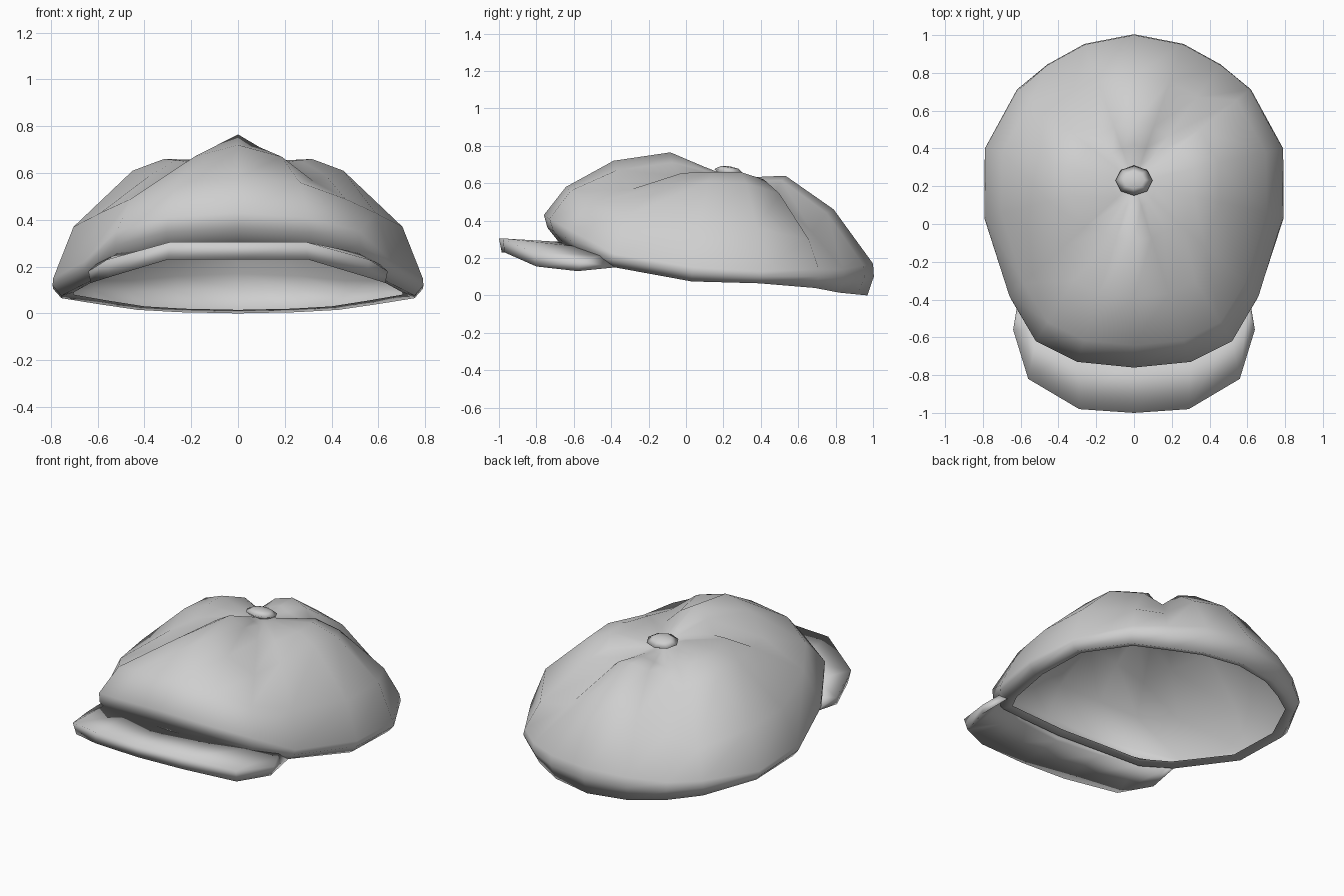
import bpy, bmesh, math
from mathutils import Vector, Matrix

if "Cube" in bpy.data.objects:
    bpy.data.objects.remove(bpy.data.objects["Cube"])

grey = bpy.data.materials.new("grey_cloth")
grey.diffuse_color = (0.62, 0.62, 0.62, 1)
grey.use_nodes = True
grey.node_tree.nodes["Principled BSDF"].inputs["Base Color"].default_value = grey.diffuse_color


def finish(name, bm, angle):
    """Turn a bmesh into a shaded object."""
    mesh = bpy.data.meshes.new(name)
    bm.to_mesh(mesh)
    bm.free()
    mesh.materials.append(grey)
    ob = bpy.data.objects.new(name, mesh)
    bpy.context.collection.objects.link(ob)
    bpy.ops.object.select_all(action='DESELECT')
    ob.select_set(True)
    bpy.context.view_layer.objects.active = ob
    bpy.ops.object.shade_smooth_by_angle(angle=math.radians(angle))
    return ob


def flip(p):
    return Vector((-p[0], p[1], p[2]))


def skin(bm, columns, wrap):
    """Join neighbouring columns of points with quads."""
    rows = [[bm.verts.new(p) for p in col] for col in columns]
    n = len(rows)
    for i in range(n if wrap else n - 1):
        a, b = rows[i], rows[(i + 1) % n]
        for j in range(len(a) - 1):
            bm.faces.new((a[j], b[j], b[j + 1], a[j + 1]))
    return rows


# Crown: gores from front to back on one side
# each row: widest point, heights of four rings towards the button, rim point
FRONT, SIDE, BACK = (0.88, 0.62, 0.31, 0.13), (0.89, 0.57, 0.40, 0.14), (0.73, 0.40, 0.25, 0.12)
GORES = [
    ((0.00, -0.76, 0.43), (0.58, 0.72, 0.765, 0.69), (0.00, -0.66, 0.26), FRONT),
    ((0.30, -0.73, 0.41), (0.56, 0.67, 0.71, 0.67), (0.30, -0.63, 0.25), FRONT),
    ((0.52, -0.62, 0.35), (0.49, 0.565, 0.64, 0.65), (0.50, -0.55, 0.20), FRONT),
    ((0.66, -0.38, 0.22), (0.43, 0.59, 0.655, 0.655), (0.61, -0.38, 0.15), SIDE),
    ((0.79, 0.04, 0.15), (0.37, 0.61, 0.66, 0.65), (0.755, 0.03, 0.075), SIDE),
    ((0.785, 0.40, 0.13), (0.36, 0.60, 0.66, 0.64), (0.755, 0.39, 0.065), SIDE),
    ((0.61, 0.71, 0.14), (0.30, 0.545, 0.62, 0.63), (0.60, 0.69, 0.04), SIDE),
    ((0.46, 0.84, 0.14), (0.34, 0.545, 0.59, 0.62), (0.43, 0.82, 0.015), BACK),
    ((0.26, 0.95, 0.16), (0.44, 0.615, 0.615, 0.62), (0.25, 0.92, 0.005), BACK),
    ((0.00, 1.00, 0.17), (0.46, 0.64, 0.635, 0.63), (0.00, 0.97, 0.00), BACK),
]
TOP = Vector((0, 0.22, 0.64))


def gore(widest, heights, rim, rings):
    w, r = Vector(widest), Vector(rim)
    lip = Vector((r.x * 0.93, 0.15 + (r.y - 0.15) * 0.94, r.z + 0.015))
    bulge = r.lerp(w, 0.6)
    out = (w - TOP) * Vector((1, 1, 0)).length * 0.015
    bulge += Vector((out.x, out.y, 0))
    pts = [lip, r, bulge, w]
    for s, z in zip(rings, heights):
        p = TOP.lerp(w, s)
        pts.append(Vector((p.x, p.y, z)))
    return pts


half = [gore(*g) for g in GORES]
other = [[flip(p) for p in col] for col in half[-2:0:-1]]
bm = bmesh.new()
rows = skin(bm, half + other, True)
peak = bm.verts.new(TOP)
for a, b in zip(rows, rows[1:] + rows[:1]):
    bm.faces.new((a[-1], b[-1], peak))
finish("crown", bm, 180)

# Brim: seam, upper edge and lower edge from the middle to one end
BRIM = [
    ((0.00, -0.67, 0.275), (0.00, -1.00, 0.305), (0.00, -0.985, 0.23)),
    ((0.30, -0.65, 0.285), (0.29, -0.98, 0.305), (0.30, -0.97, 0.23)),
    ((0.51, -0.56, 0.26), (0.56, -0.82, 0.23), (0.55, -0.80, 0.155)),
    ((0.60, -0.45, 0.215), (0.64, -0.56, 0.18), (0.63, -0.58, 0.13)),
    ((0.61, -0.38, 0.15), (0.61, -0.38, 0.15), (0.61, -0.38, 0.15)),
]
half = []
for seam, upper, lower in BRIM:
    under = Vector(seam)
    if upper != seam:
        under.z -= 0.045
    half.append([under, Vector(lower), Vector(upper), Vector(seam), under])
bm = bmesh.new()
skin(bm, [[flip(p) for p in col] for col in half[:0:-1]] + half, False)
bmesh.ops.remove_doubles(bm, verts=bm.verts, dist=0.0005)
bmesh.ops.recalc_face_normals(bm, faces=bm.faces)
finish("brim", bm, 180)

# Button: flattened eight-sided stud, tilted back
bm = bmesh.new()
cols = []
for i in range(8):
    a = math.tau * i / 8
    cols.append([Vector((r * math.cos(a), r * math.sin(a), z))
                 for r, z in ((0.04, -0.03), (0.095, 0.0), (0.055, 0.022))])
rows = skin(bm, cols, True)
tip = bm.verts.new((0, 0, 0.028))
for a, b in zip(rows, rows[1:] + rows[:1]):
    bm.faces.new((a[-1], b[-1], tip))
bm.faces.new([r[0] for r in reversed(rows)])
button = finish("button", bm, 180)
button.matrix_world = (Matrix.Translation((0, 0.23, 0.663))
                       @ Matrix.Rotation(math.radians(-9), 4, 'X')
                       @ Matrix.Diagonal((1.03, 0.85, 1, 1)))
